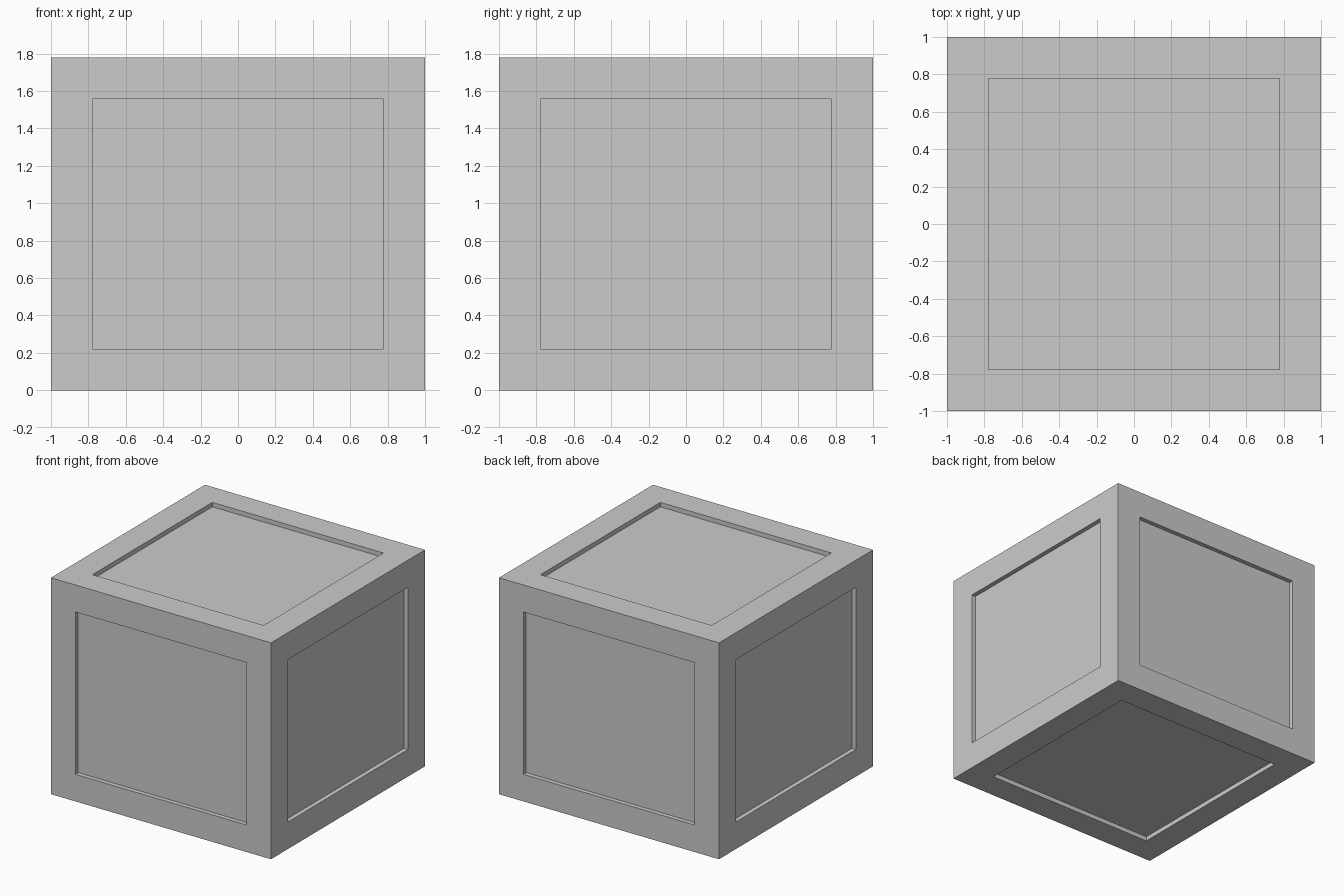
import bpy
import bmesh
from mathutils import Matrix

if "Cube" in bpy.data.objects:
    bpy.data.objects.remove(bpy.data.objects["Cube"])

WIDTH, HEIGHT = 2.0, 1.778
BORDER, DEPTH = 0.222, 0.037

bm = bmesh.new()

# Crate body standing on the ground
size = Matrix.Diagonal((WIDTH, WIDTH, HEIGHT, 1))
bmesh.ops.create_cube(bm, size=1, matrix=Matrix.Translation((0, 0, HEIGHT / 2)) @ size)
bm.normal_update()

# Frame border on all six sides, then panels sunk straight inward
panels = bm.faces[:]
bmesh.ops.inset_individual(bm, faces=panels, thickness=BORDER, use_even_offset=True)
for panel in panels:
    normal = panel.normal.copy()
    sunk = bmesh.ops.extrude_discrete_faces(bm, faces=[panel])["faces"][0]
    bmesh.ops.translate(bm, verts=sunk.verts[:], vec=-normal * DEPTH)

bmesh.ops.recalc_face_normals(bm, faces=bm.faces[:])
mesh = bpy.data.meshes.new("crate")
bm.to_mesh(mesh)
bm.free()
bpy.context.collection.objects.link(bpy.data.objects.new("crate", mesh))
